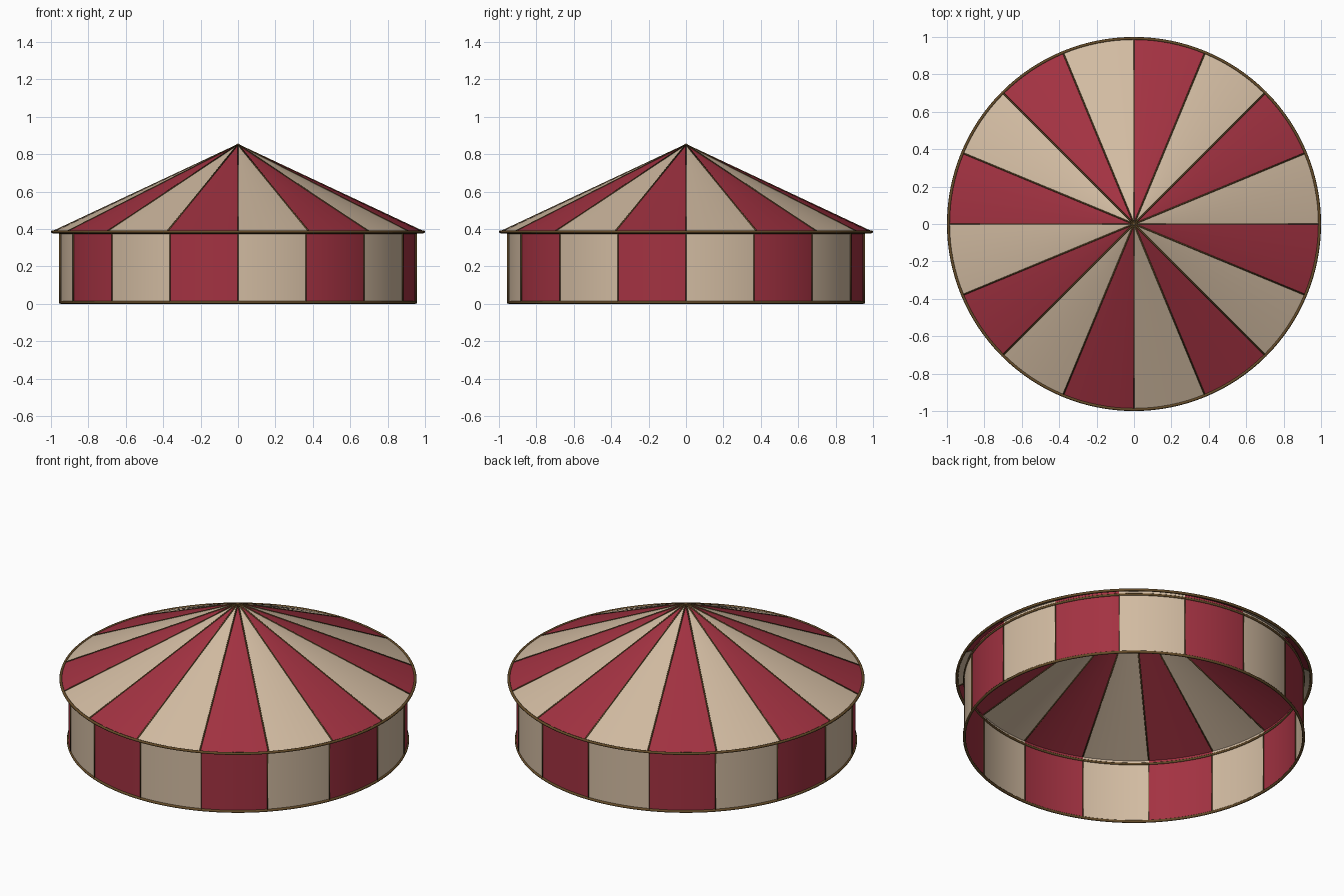
import bpy, bmesh
from math import cos, sin, pi, tau, floor
from mathutils import Vector

if "Cube" in bpy.data.objects:
    bpy.data.objects.remove(bpy.data.objects["Cube"])

PANELS = 16
STEPS = PANELS * 8
WALL_R, EAVE_R, EAVE_Z, PEAK_Z = 0.95, 0.992, 0.385, 0.85


def material(name, rgb):
    mat = bpy.data.materials.new(name)
    mat.use_nodes = True
    mat.diffuse_color = (*rgb, 1)
    mat.node_tree.nodes["Principled BSDF"].inputs["Base Color"].default_value = (*rgb, 1)
    return mat


cream = material("cream canvas", (0.645, 0.5, 0.36))
red = material("red canvas", (0.366, 0.032, 0.054))
trim = material("brown trim", (0.13, 0.072, 0.022))


def lathe(name, profile, mats, closed=False):
    """Spin a (radius, height) profile around z; stripes alternate by panel."""
    bm = bmesh.new()
    rows = [[bm.verts.new((r * cos(tau * i / STEPS), r * sin(tau * i / STEPS), z))
             for i in range(STEPS)] for r, z in profile]
    pairs = list(zip(rows, rows[1:]))
    if closed:
        pairs.append((rows[-1], rows[0]))
    for low, high in pairs:
        for i in range(STEPS):
            j = (i + 1) % STEPS
            face = bm.faces.new((low[i], low[j], high[j], high[i]))
            face.material_index = floor(i * PANELS / STEPS) % len(mats)
    return finish(name, bm, mats)


def finish(name, bm, mats):
    mesh = bpy.data.meshes.new(name)
    bm.to_mesh(mesh)
    bm.free()
    for mat in mats:
        mesh.materials.append(mat)
    mesh.shade_smooth()
    obj = bpy.data.objects.new(name, mesh)
    bpy.context.collection.objects.link(obj)
    return obj


def ring(name, radius, z, thick):
    circle = [(radius + thick * cos(tau * k / 8), z + thick * sin(tau * k / 8))
              for k in range(8)]
    return lathe(name, circle, [trim], closed=True)


def seams(name, start, end, width, depth):
    """One thin cord along every panel edge, between two (radius, height) points."""
    bm = bmesh.new()
    along = (Vector((end[0], 0, end[1])) - Vector((start[0], 0, start[1]))).normalized()
    side = Vector((0, 1, 0))
    out = side.cross(along)
    for p in range(PANELS):
        a = tau * p / PANELS
        ends = []
        for r, z in (start, end):
            loop = []
            for k in range(6):
                v = (Vector((r, 0, z)) + side * width * cos(tau * k / 6)
                     + out * depth * sin(tau * k / 6))
                loop.append(bm.verts.new((v.x * cos(a) - v.y * sin(a),
                                          v.x * sin(a) + v.y * cos(a), v.z)))
            ends.append(loop)
        for k in range(6):
            n = (k + 1) % 6
            bm.faces.new((ends[0][k], ends[0][n], ends[1][n], ends[1][k]))
        bm.faces.new(ends[0][::-1])
        bm.faces.new(ends[1])
    bmesh.ops.recalc_face_normals(bm, faces=bm.faces)
    return finish(name, bm, [trim])


# Striped canvas: open-bottomed wall and conical roof
lathe("tent_wall", [(WALL_R, 0.008), (WALL_R, EAVE_Z + 0.015)], [cream, red])
roof = [(EAVE_R + (0.002 - EAVE_R) * t / 6, EAVE_Z + (PEAK_Z - EAVE_Z) * t / 6)
        for t in range(7)]
lathe("tent_roof", roof, [cream, red])

# Hem cords around the wall and eave
ring("wall_bottom_hem", WALL_R, 0.008, 0.008)
ring("wall_top_hem", WALL_R, 0.38, 0.007)
ring("eave_hem", EAVE_R, EAVE_Z, 0.008)

# Cords along the panel joins
seams("wall_seams", (WALL_R, 0.008), (WALL_R, 0.38), 0.002, 0.007)
seams("roof_seams", (EAVE_R, EAVE_Z), (0.004, PEAK_Z - 0.001), 0.004, 0.004)

# Small peak cap
bpy.ops.mesh.primitive_uv_sphere_add(segments=16, ring_count=8, radius=0.012,
                                     location=(0, 0, PEAK_Z - 0.006))
cap = bpy.context.object
cap.name = "peak_cap"
cap.data.materials.append(trim)
cap.data.shade_smooth()
